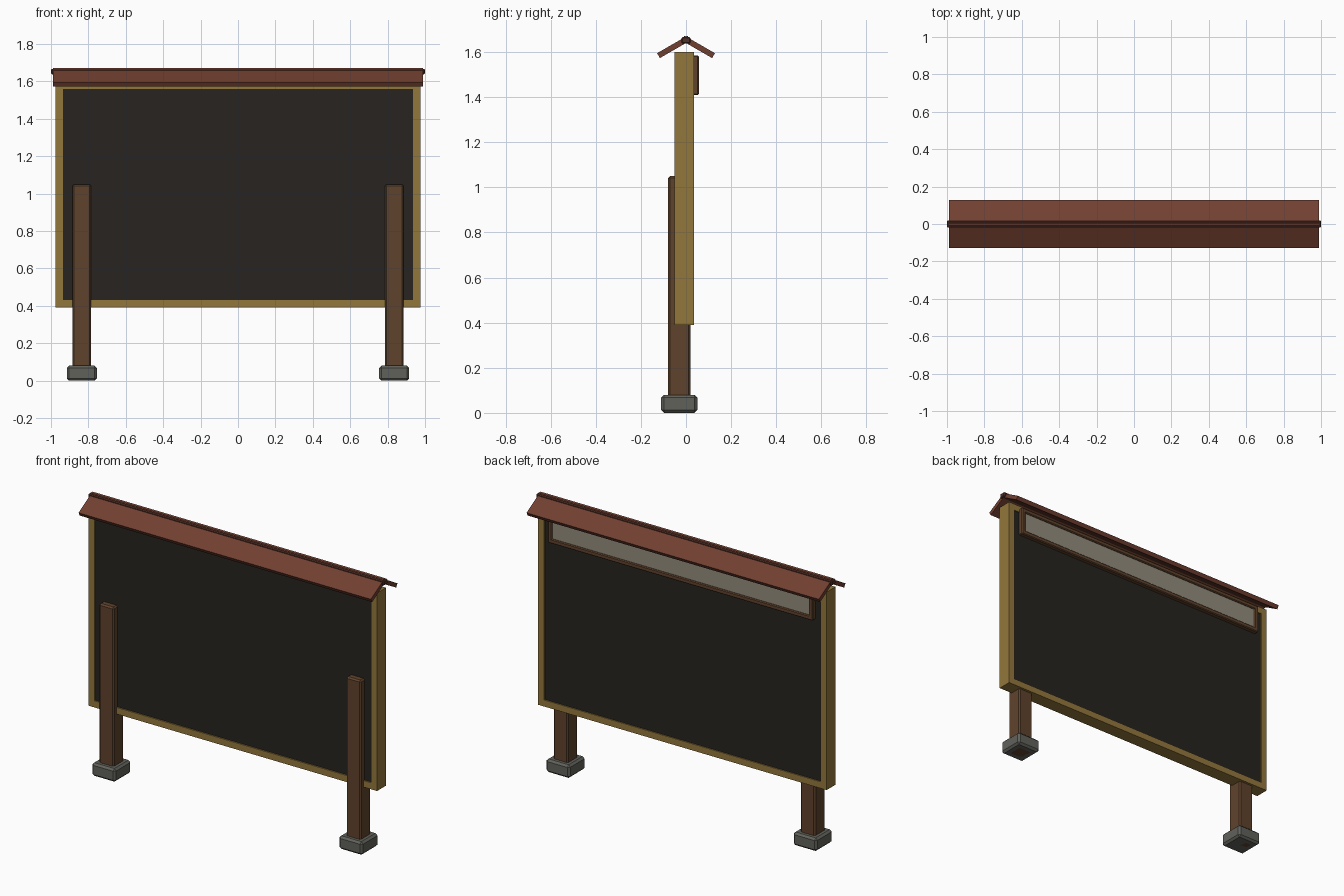
import bpy, bmesh
from math import radians
from mathutils import Matrix

if "Cube" in bpy.data.objects:
    bpy.data.objects.remove(bpy.data.objects["Cube"])


def material(name, rgb):
    m = bpy.data.materials.new(name)
    m.diffuse_color = (*rgb, 1)
    m.use_nodes = True
    m.node_tree.nodes["Principled BSDF"].inputs["Base Color"].default_value = m.diffuse_color
    return m


OCHRE = material("ochre_wood", (0.29, 0.185, 0.045))
BLACK = material("dark_board", (0.02, 0.017, 0.014))
BROWN = material("brown_wood", (0.115, 0.055, 0.025))
RED = material("red_roof", (0.165, 0.05, 0.03))
DARK_RED = material("dark_red_ridge", (0.09, 0.03, 0.02))
STONE = material("stone", (0.12, 0.12, 0.105))
CREAM = material("cream_panel", (0.29, 0.26, 0.2))


def box(name, x, y, z, mat, bevel=0.0, tilt=0.0):
    """Box from (min, max) ranges, optionally chamfered and tilted about x."""
    bm = bmesh.new()
    size = [r[1] - r[0] for r in (x, y, z)]
    bmesh.ops.create_cube(bm, size=1, matrix=Matrix.Diagonal((*size, 1)))
    if bevel:
        bmesh.ops.bevel(bm, geom=bm.edges[:], offset=bevel, segments=1,
                        affect='EDGES', profile=0.5)
    me = bpy.data.meshes.new(name)
    bm.to_mesh(me)
    bm.free()
    me.materials.append(mat)
    ob = bpy.data.objects.new(name, me)
    ob.location = [(r[0] + r[1]) / 2 for r in (x, y, z)]
    ob.rotation_euler.x = tilt
    bpy.context.collection.objects.link(ob)
    return ob


def border(name, hx, y, z, w, mat, bevel=0.0):
    """Rectangular frame of four bars, w wide."""
    box(name + "_bottom", (-hx, hx), y, (z[0], z[0] + w), mat, bevel)
    box(name + "_top", (-hx, hx), y, (z[1] - w, z[1]), mat, bevel)
    for side, s in (("left", -1), ("right", 1)):
        xs = sorted((s * hx, s * (hx - w)))
        box(f"{name}_{side}", xs, y, (z[0] + w, z[1] - w) if not bevel else z, mat, bevel)


# Board and its wooden frame
border("board_frame", 0.975, (-0.05, 0.035), (0.39, 1.6), 0.04, OCHRE)
box("board_panel", (-0.94, 0.94), (-0.042, 0.028), (0.425, 1.565), BLACK)

# Posts on stone feet
for side, s in (("left", -1), ("right", 1)):
    c = s * 0.835
    box(f"{side}_post", (c - 0.05, c + 0.05), (-0.08, 0.02), (0.0, 1.05), BROWN, 0.009)
    box(f"{side}_foot", (c - 0.08, c + 0.08), (-0.11, 0.05), (0.0, 0.08), STONE, 0.012)

# Header strip on the back
border("header_frame", 0.895, (0.025, 0.057), (1.41, 1.585), 0.028, BROWN, 0.005)
box("header_panel", (-0.88, 0.88), (0.025, 0.049), (1.425, 1.57), CREAM)

# Two roof slabs crossing at the top, with a ridge bar
for side, s in (("front", -1), ("back", 1)):
    cy, cz = s * 0.0545, 1.623
    box(f"{side}_roof_slab", (-0.988, 0.988), (cy - 0.078, cy + 0.078),
        (cz - 0.0125, cz + 0.0125), RED, 0, -s * radians(30))
box("roof_ridge", (-1, 1), (-0.02, 0.02), (1.638, 1.667), DARK_RED, 0.005)
